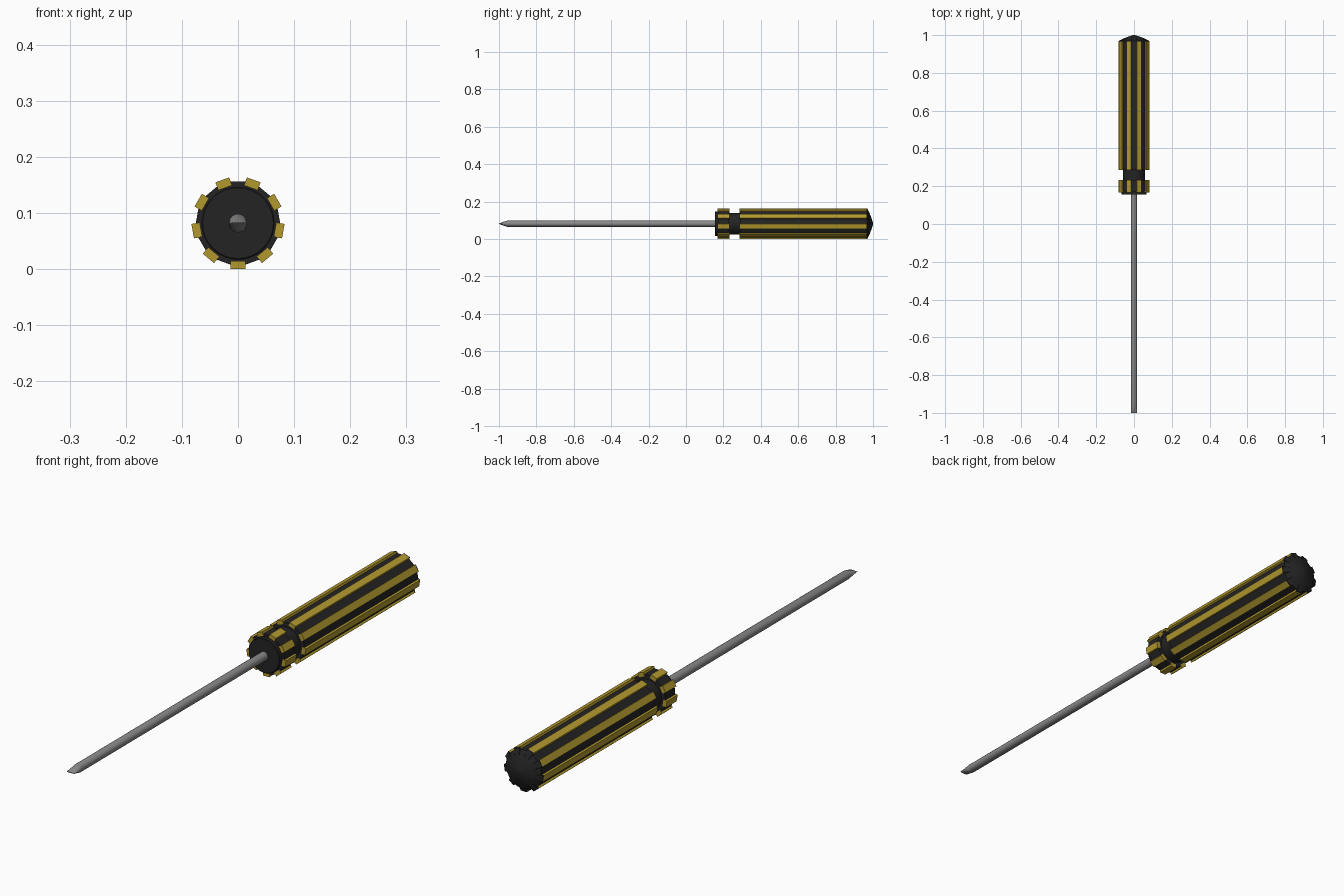
import bpy, bmesh, math

if "Cube" in bpy.data.objects:
    bpy.data.objects.remove(bpy.data.objects["Cube"])

ZC = 0.082          # height of the tool axis
N = 9               # ribs around the handle
R_CORE, R_RIB, HALF = 0.0752, 0.082, 0.013


def material(name, rgb):
    m = bpy.data.materials.new(name)
    m.diffuse_color = (*rgb, 1)
    m.use_nodes = True
    m.node_tree.nodes["Principled BSDF"].inputs["Base Color"].default_value = m.diffuse_color
    return m


BLACK = material("black plastic", (0.017, 0.017, 0.017))
YELLOW = material("yellow plastic", (0.44, 0.315, 0.027))
STEEL = material("steel grey", (0.25, 0.25, 0.25))


def loft(bm, rings):
    """Skin a list of closed rings of (x, y, z) points and cap both ends."""
    vs = [[bm.verts.new(p) for p in r] for r in rings]
    n = len(vs[0])
    for a, b in zip(vs, vs[1:]):
        for i in range(n):
            j = (i + 1) % n
            bm.faces.new((a[i], a[j], b[j], b[i]))
    bm.faces.new(vs[0])
    bm.faces.new(vs[-1])


def make(name, mat, solids, smooth=None):
    bm = bmesh.new()
    for rings in solids:
        loft(bm, rings)
    bmesh.ops.recalc_face_normals(bm, faces=bm.faces[:])
    me = bpy.data.meshes.new(name)
    bm.to_mesh(me)
    bm.free()
    me.materials.append(mat)
    if smooth:
        me.shade_smooth()
        me.set_sharp_from_angle(angle=math.radians(smooth))
    ob = bpy.data.objects.new(name, me)
    bpy.context.collection.objects.link(ob)
    return ob


def circle(r, y, n=36, flat=1.0):
    return [(r * math.cos(2 * math.pi * i / n), y,
             ZC + flat * r * math.sin(2 * math.pi * i / n)) for i in range(n)]


def rib_angle(k):
    return math.radians(-90 + 360 / N * k)


def polar(a, radial, side, y):
    """Point at a radial distance along angle a, shifted sideways."""
    c, s = math.cos(a), math.sin(a)
    return (radial * c - side * s, y, ZC + radial * s + side * c)


def core(y):
    base = math.sqrt(R_CORE ** 2 - HALF ** 2)
    return [polar(rib_angle(k), base, t, y) for k in range(N) for t in (-HALF, HALF)]


def ribbed(y):
    base = math.sqrt(R_CORE ** 2 - HALF ** 2)
    return [polar(rib_angle(k), r, t, y) for k in range(N)
            for r, t in ((base, -HALF), (R_RIB, -HALF), (R_RIB, HALF), (base, HALF))]


def ring_like(ring, r, y):
    """Circle whose points line up in angle with an existing ring."""
    out = []
    for x, _, z in ring:
        a = math.atan2(z - ZC, x)
        out.append((r * math.cos(a), y, ZC + r * math.sin(a)))
    return out


def ribs(y0, y1):
    return [[[polar(rib_angle(k), r, t, y) for r, t in
              ((0.067, -HALF), (R_RIB, -HALF), (R_RIB, HALF), (0.067, HALF))]
             for y in (y0, y1)] for k in range(N)]


# steel shaft with a flattened chisel tip
make("shaft", STEEL, [[circle(0.0165, 0.17, 24), circle(0.0165, -0.955, 24),
                       circle(0.0165, -0.98, 24, 0.55), circle(0.0165, -1.0, 24, 0.06)]], 35)

# front disc and narrow neck
make("front_disc", BLACK, [[circle(0.063, 0.155), circle(0.065, 0.157), circle(0.065, 0.2)]], 35)
make("neck", BLACK, [[circle(0.058, 0.2), circle(0.058, 0.3)]], 35)

# collar and grip cores, with raised ribs
make("collar_core", BLACK, [[core(0.171), core(0.229)]])
make("collar_ribs", YELLOW, ribs(0.168, 0.232))
make("grip_core", BLACK, [[core(0.289), core(0.968)]])
make("grip_ribs", YELLOW, ribs(0.286, 0.966))

# domed end cap blending the ribbed outline into a cone
rim = ribbed(0.966)
make("end_cap", BLACK, [[rim, ribbed(0.969), ring_like(rim, 0.058, 0.981),
                         ring_like(rim, 0.03, 0.992), ring_like(rim, 0.006, 1.0)]], 30)
